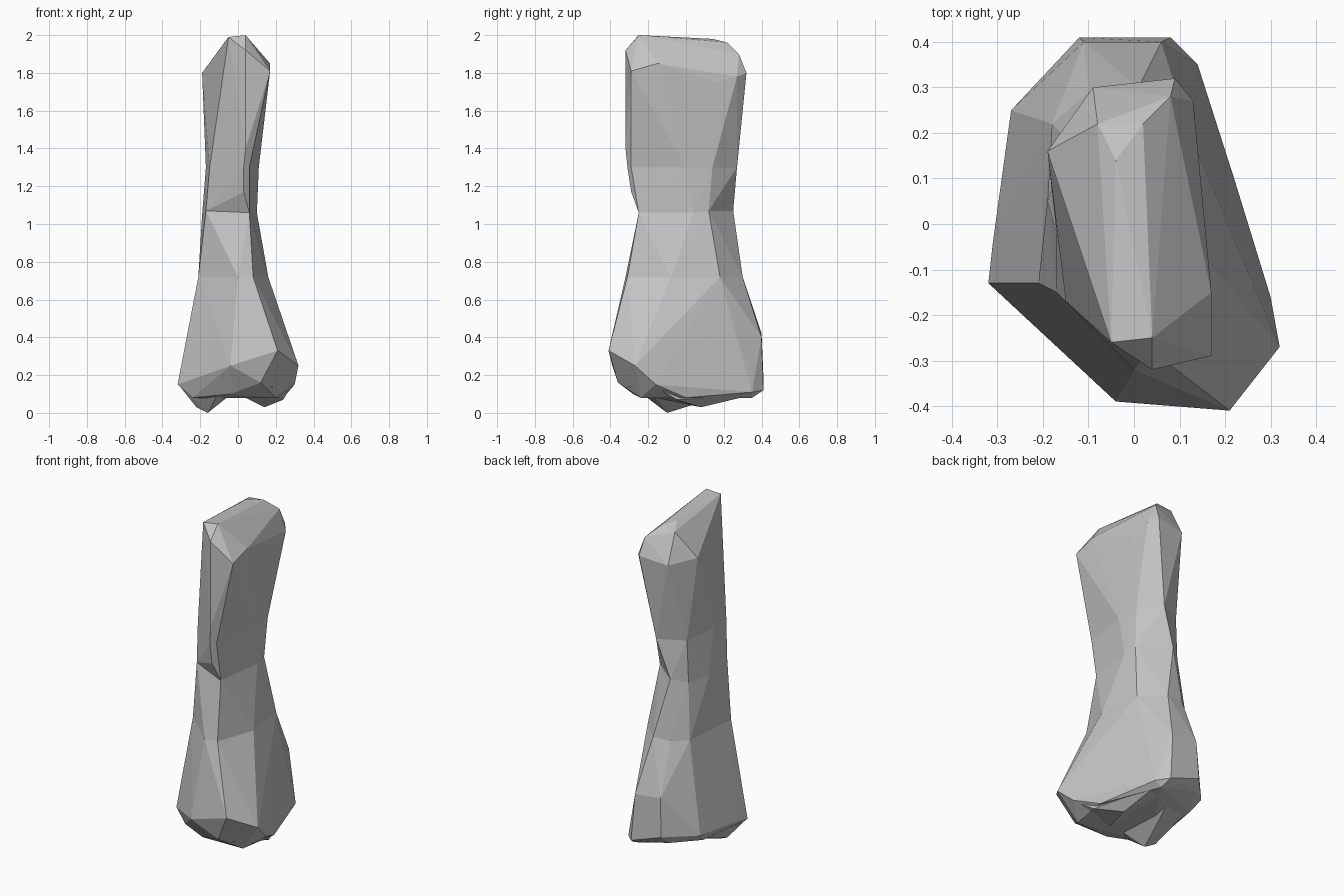
import bpy
import bmesh
from mathutils import Vector

default_cube = bpy.data.objects.get("Cube")
if default_cube:
    bpy.data.objects.remove(default_cube, do_unlink=True)

# Single stone-grey material
grey = bpy.data.materials.new("plain_grey")
grey.use_nodes = True
grey_colour = (0.55, 0.55, 0.55, 1)
grey.diffuse_color = grey_colour
grey.node_tree.nodes["Principled BSDF"].inputs["Base Color"].default_value = grey_colour


def faceted_part(name, corners):
    """Wrap a flat-shaded convex skin around corners given in hundredths."""
    bm = bmesh.new()
    for corner in corners:
        bm.verts.new(Vector(corner) / 100)
    result = bmesh.ops.convex_hull(bm, input=list(bm.verts))
    unused = set(result["geom_interior"]) | set(result["geom_unused"])
    loose = [v for v in unused if isinstance(v, bmesh.types.BMVert) and v.is_valid]
    bmesh.ops.delete(bm, geom=loose, context="VERTS")
    bmesh.ops.recalc_face_normals(bm, faces=list(bm.faces))
    mesh = bpy.data.meshes.new(name)
    bm.to_mesh(mesh)
    bm.free()
    mesh.materials.append(grey)
    part = bpy.data.objects.new(name, mesh)
    bpy.context.collection.objects.link(part)
    return part


def merge_into(body, part):
    """Fuse a part into the body and remove the separate copy."""
    union = body.modifiers.new("merge_" + part.name, "BOOLEAN")
    union.operation = "UNION"
    union.solver = "EXACT"
    union.object = part
    bpy.context.view_layer.objects.active = body
    bpy.ops.object.modifier_apply(modifier=union.name)
    bpy.data.objects.remove(part, do_unlink=True)


# Slanted ridge at the very top
crown = [(4, -25, 200), (-5, -26, 199), (-4, 14, 198), (-8, 22, 195),
         (2, 22, 196), (8, 28, 190)]

# Widest corners of the upper block
shoulder = [(4, -32, 192), (4, -32, 140), (17, -29, 181), (17, -15, 185),
            (14, 16, 175), (13, 27, 178), (9, 32, 180), (-9, 30, 178), (-19, 16, 180)]

# Pinched middle, narrowing to a ridge at the back
neck = [(3, -31, 130), (6, -29, 130), (11, 0, 130), (10, 14, 130), (1, 27, 130),
        (-14, 19, 130), (-17, -2, 130), (-15, -17, 130)]
throat = [(3, -29, 117)]
waist = [(6, -25, 106), (-17, -15, 107), (-19, 5, 105), (-15, 19, 105),
         (-7, 25, 107), (9, 12, 107), (10, 4, 106)]

# Flaring lower shaft
knee = [(0, -32, 72), (8, -31, 72), (16, -8, 72), (13, 18, 72), (1, 30, 72),
        (-10, 29, 72), (-18, 22, 72), (-21, -13, 72)]

# Widest corners of the foot
foot = [(-4, -39, 25), (21, -41, 33), (12, -36, 16), (32, -27, 25), (30, -16, 15),
        (-32, -13, 15), (-31, -4, 17), (-27, 25, 18), (-12, 41, 19), (-11, 40, 42),
        (8, 41, 12), (6, 40, 40), (14, 35, 11), (22, 10, 13)]

# Underside, with one knob on each side of a shallow groove
sole = [(-24, -16, 8), (20, -24, 8), (24, 0, 8), (10, 35, 8), (-14, 35, 14),
        (-24, 18, 12), (-4, -28, 10)]
right_knob = [(-16, -10, 0), (-22, -8, 3), (-30, -12, 13), (-9, -27, 13),
              (-6, -16, 8), (-6, 22, 10), (-23, 16, 12), (-14, 0, 14)]
left_knob = [(14, 8, 3), (24, -5, 7), (28, -16, 14), (18, -31, 14),
             (4, -16, 8), (3, 30, 9), (12, 33, 9), (14, 4, 14)]

body = faceted_part("bone_pillar", crown + shoulder + neck)
for part_name, corners in (
    ("pinched_waist", neck + throat + waist),
    ("lower_shaft", waist + knee),
    ("flared_foot", knee + foot + sole),
    ("right_knob", right_knob),
    ("left_knob", left_knob),
):
    merge_into(body, faceted_part(part_name, corners))
